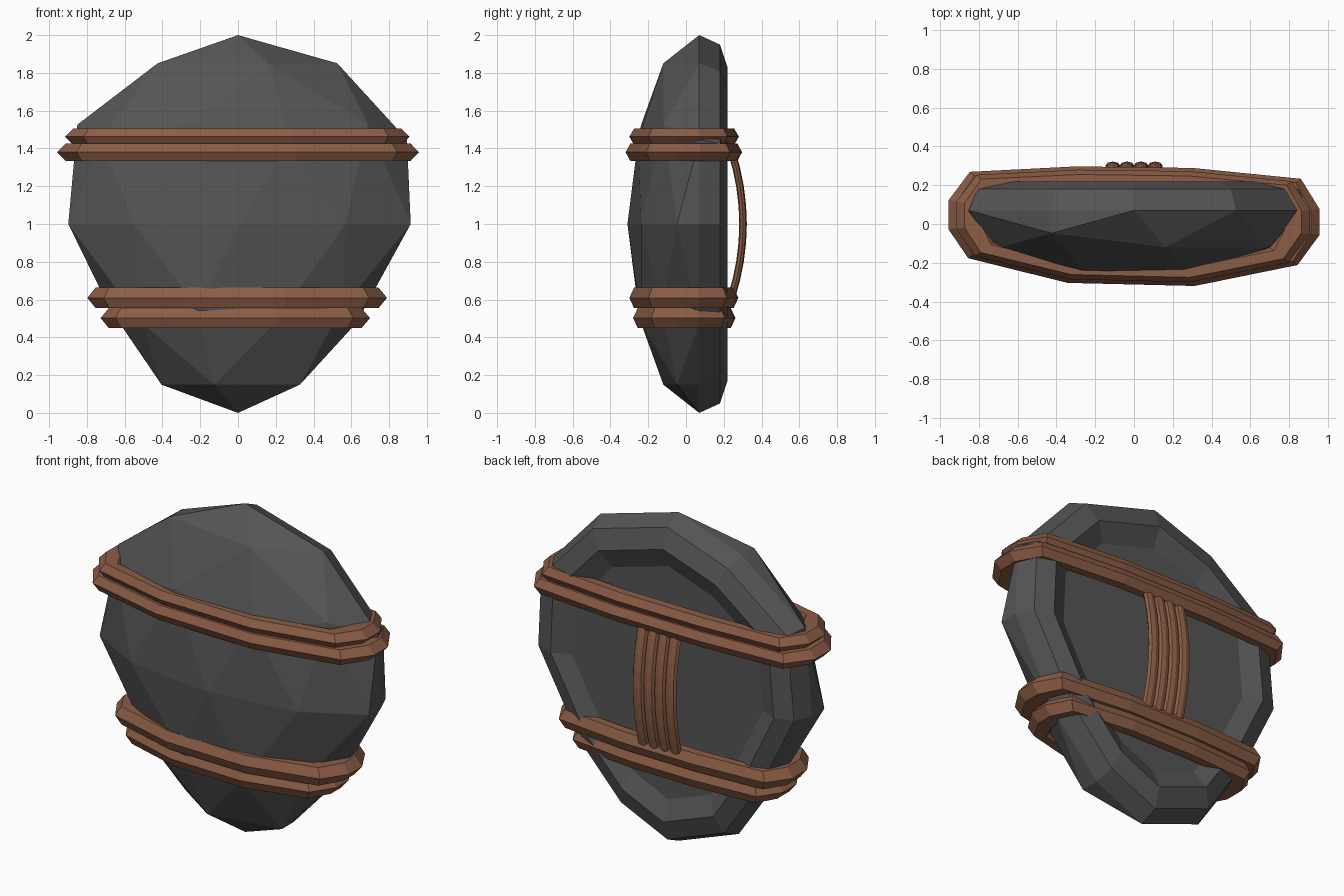
import bpy, bmesh, math
from mathutils import Vector

if "Cube" in bpy.data.objects:
    bpy.data.objects.remove(bpy.data.objects["Cube"])


def material(name, rgb):
    m = bpy.data.materials.new(name)
    m.diffuse_color = (*rgb, 1)
    m.use_nodes = True
    m.node_tree.nodes["Principled BSDF"].inputs["Base Color"].default_value = m.diffuse_color
    return m


STONE = material("dark stone", (0.09, 0.09, 0.09))
LEATHER = material("brown leather", (0.26, 0.11, 0.06))


def finish(bm, name, mat):
    bmesh.ops.recalc_face_normals(bm, faces=bm.faces)
    me = bpy.data.meshes.new(name)
    bm.to_mesh(me)
    bm.free()
    me.materials.append(mat)
    ob = bpy.data.objects.new(name, me)
    bpy.context.collection.objects.link(ob)
    return ob


def tube(name, path, side, radii, r_side, sides=6, closed=False):
    """Sweep a section along a path; 'side' is the fixed sideways axis and
    'radii' holds the section radius along each world axis."""
    bm = bmesh.new()
    n = len(path)
    rings = []
    for i, p in enumerate(path):
        a = path[(i - 1) % n] if closed or i > 0 else p
        b = path[(i + 1) % n] if closed or i < n - 1 else p
        t = ((p - a).normalized() + (b - p).normalized()).normalized()
        out = t.cross(side).normalized()
        out = Vector([o * r for o, r in zip(out, radii)])
        rings.append([bm.verts.new(p + out * math.cos(k * math.tau / sides)
                                   + side * r_side * math.sin(k * math.tau / sides))
                      for k in range(sides)])
    for i in range(n if closed else n - 1):
        a, b = rings[i], rings[(i + 1) % n]
        for k in range(sides):
            j = (k + 1) % sides
            bm.faces.new((a[k], a[j], b[j], b[k]))
    if not closed:
        bm.faces.new(rings[0])
        bm.faces.new(rings[-1])
    return finish(bm, name, LEATHER)


# Shield body: front half of a low-poly ball, flattened and narrowed to the bottom
WIDTH = [(-1, 0.77), (-0.851, 0.77), (-0.526, 0.735), (-0.447, 0.76),
         (0, 0.953), (0.447, 1.0), (1, 1.0)]


def width_at(z):
    for (z0, w0), (z1, w1) in zip(WIDTH, WIDTH[1:]):
        if z <= z1:
            return w0 + (w1 - w0) * (z - z0) / (z1 - z0)
    return 1.0


bm = bmesh.new()
bmesh.ops.create_icosphere(bm, subdivisions=2, radius=1)
bmesh.ops.bisect_plane(bm, geom=bm.verts[:] + bm.edges[:] + bm.faces[:], dist=1e-4,
                       plane_co=(0, 0, 0), plane_no=(0, 1, 0), clear_outer=True)
for v in bm.verts:
    lean = 0.008 if abs(v.co.z) < 0.1 else 0
    v.co = Vector((v.co.x * width_at(v.co.z) + lean, v.co.y * 0.38 + 0.07, v.co.z + 1))

# Back of the shield: side wall, sloped rim, shallow recess wall and flat floor
edges = [e for e in bm.edges if e.is_boundary]
previous = 1.0
for y, scale in [(0.18, 0.95), (0.22, 0.83), (0.17, 0.71)]:
    new = bmesh.ops.extrude_edge_only(bm, edges=edges)["geom"]
    edges = [g for g in new if isinstance(g, bmesh.types.BMEdge) and g.is_boundary]
    f = scale / previous
    for v in {v for e in edges for v in e.verts}:
        v.co = Vector((v.co.x * f, y, 1 + (v.co.z - 1) * f))
    previous = scale
bmesh.ops.contextual_create(bm, geom=edges)
finish(bm, "shield_body", STONE)

# Straps wrapped around the body, in pairs; the section is wider at the sides
LOOP = [(-1, .47), (-.92, .92), (-.34, 1), (.34, .97), (.93, .79), (1, .3),
        (1, -.11), (.91, -.6), (.35, -.98), (-.38, -.92), (-.92, -.47), (-1, 0)]
RX, RY = 0.09, 0.05
for name, z, h, x0, x1, y0, y1 in [
        ("upper_strap_top", 1.462, 0.05, -0.92, 0.91, -0.305, 0.28),
        ("upper_strap_bottom", 1.38, 0.053, -0.96, 0.96, -0.325, 0.297),
        ("lower_strap_top", 0.609, 0.063, -0.80, 0.79, -0.305, 0.277),
        ("lower_strap_bottom", 0.502, 0.061, -0.73, 0.70, -0.285, 0.262)]:
    cx, cy = (x0 + x1) / 2, (y0 + y1) / 2
    path = [Vector((cx + u * ((x1 - x0) / 2 - RX), cy + v * ((y1 - y0) / 2 - RY), z))
            for u, v in LOOP]
    tube(name, path, Vector((0, 0, 1)), (RX, RY, 0), h, closed=True)

# Handle: four bowed strands between the straps
for i in range(4):
    x = (i - 1.5) * 0.073
    path = []
    for k in range(9):
        s = k / 4 - 1
        path.append(Vector((x, 0.302 - 0.062 * s * s, 1.0 + 0.39 * s)))
    tube(f"handle_strand_{i + 1}", path, Vector((1, 0, 0)), (0.02, 0.02, 0.02), 0.037, sides=8)
